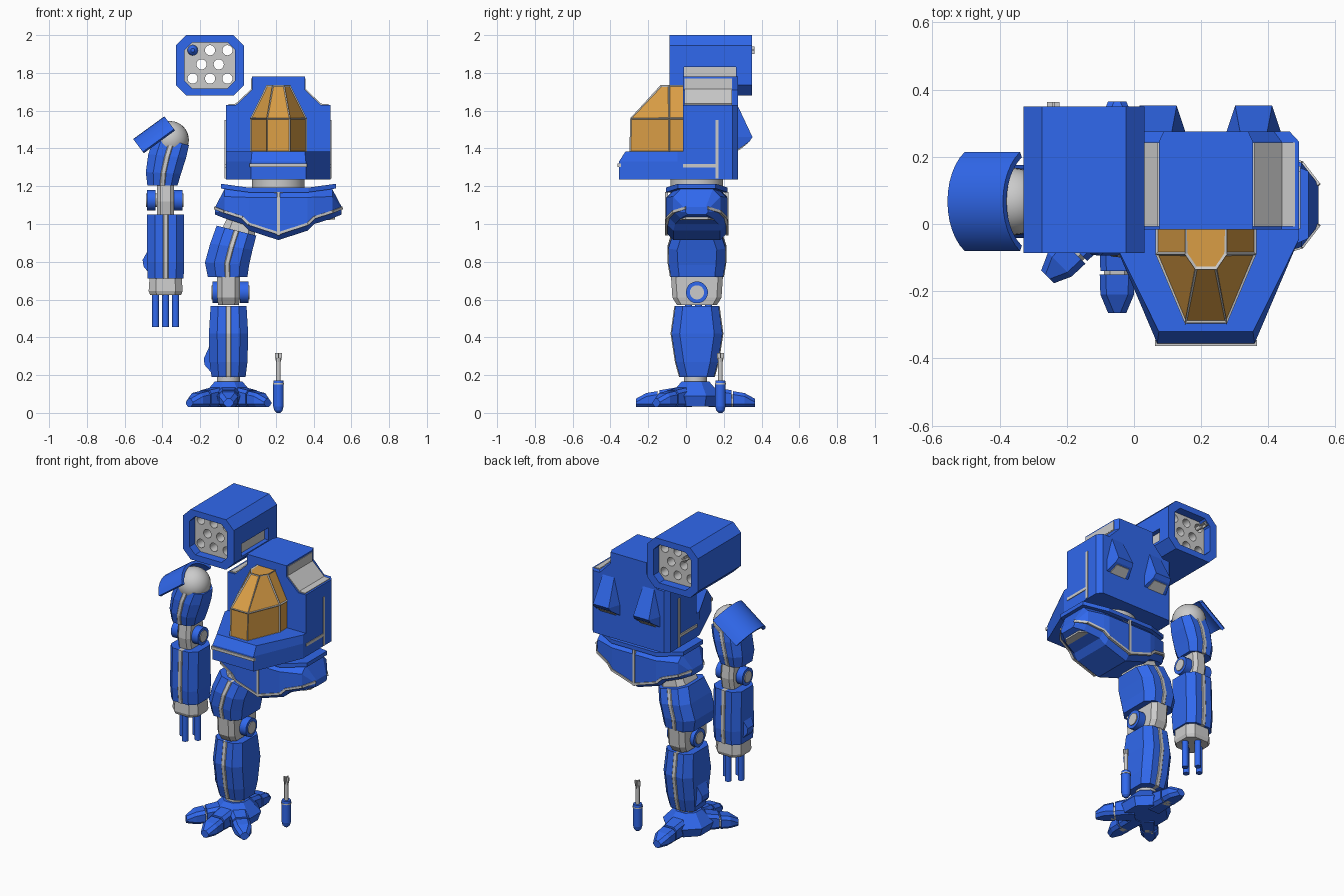
import bpy, bmesh, math
from mathutils import Vector as V

if "Cube" in bpy.data.objects:
    bpy.data.objects.remove(bpy.data.objects["Cube"])

def material(name, col):
    m = bpy.data.materials.new(name)
    m.diffuse_color = col
    m.use_nodes = True
    m.node_tree.nodes["Principled BSDF"].inputs["Base Color"].default_value = m.diffuse_color
    return m

BLUE = material("blue_paint", (0.03, 0.14, 0.85, 1))
ORANGE = material("amber_glass", (0.7, 0.34, 0.06, 1))
GREY = None
BX = 0.214   # body centre line
round_parts = []

def finish(name, bm, mat=None):
    bmesh.ops.recalc_face_normals(bm, faces=bm.faces[:])
    me = bpy.data.meshes.new(name)
    bm.to_mesh(me)
    bm.free()
    ob = bpy.data.objects.new(name, me)
    bpy.context.collection.objects.link(ob)
    if mat:
        me.materials.append(mat)
    return ob

def loft_bm(rings, closed=False):
    bm = bmesh.new()
    vs = [[bm.verts.new(p) for p in r] for r in rings]
    n = len(rings[0])
    pairs = list(zip(vs, vs[1:])) + ([(vs[-1], vs[0])] if closed else [])
    for a, b in pairs:
        for i in range(n):
            j = (i + 1) % n
            bm.faces.new((a[i], a[j], b[j], b[i]))
    if not closed:
        bm.faces.new(vs[0])
        bm.faces.new(vs[-1])
    return bm

def loft(name, rings, mat=None, closed=False):
    return finish(name, loft_bm(rings, closed), mat)

def octagon(c, u, v, hu, hv, ch):
    c, u, v = V(c), V(u), V(v)
    a, b = hu - ch, hv - ch
    pts = [(hu, -b), (hu, b), (a, hv), (-a, hv), (-hu, b), (-hu, -b), (-a, -hv), (a, -hv)]
    return [c + u * p + v * q for p, q in pts]

def cyl(name, p0, p1, r, mat=None, n=24, r2=None):
    p0, p1 = V(p0), V(p1)
    q = (p1 - p0).to_track_quat('Z', 'Y')
    ring = lambda p, rad: [p + q @ V((rad * math.cos((i + .5) * math.tau / n),
                                      rad * math.sin((i + .5) * math.tau / n), 0)) for i in range(n)]
    ob = loft(name, [ring(p0, r), ring(p1, r if r2 is None else r2)], mat)
    if n >= 16:
        round_parts.append(ob)
    return ob

def box(name, lo, hi, mat=None):
    ring = lambda z: [(lo[0], lo[1], z), (hi[0], lo[1], z), (hi[0], hi[1], z), (lo[0], hi[1], z)]
    return loft(name, [ring(lo[2]), ring(hi[2])], mat)

def trim(name, pts, r=0.01):
    for a, b in zip(pts, pts[1:]):
        cyl(name, a, b, r, n=4)

def limb(name, secs, seam=True, mat=BLUE):
    # sections: centre x, centre y, z, half width, half depth, tilt
    def rings(w=None, extra=0):
        return [octagon((x, y, z), (1, 0, t), (0, 1, 0), w or hx, hy + extra, w * .3 if w else min(hx, hy) * .42)
                for x, y, z, hx, hy, t in secs]
    loft(name, rings(), mat)
    if seam:
        loft(name + "_seam", rings(0.014, 0.005))

def joint(name, x, y, z, hw, r):
    cyl(name + "_axle", (x - hw, y, z), (x + hw, y, z), r * .65)
    for s in (-1, 1):
        cyl(name + "_hub", (x + s * hw * .5, y, z), (x + s * hw * .95, y, z), r, BLUE)

# torso block: stepped front outline pushed backwards
half = [(.277, 1.235), (.277, 1.63), (.225, 1.63), (.14, 1.71), (.14, 1.78)]
outline = half + [(-x, z) for x, z in reversed(half)]
loft("torso", [[(BX + x * k, y, z) for x, z in outline]
               for y, k in ((-.017, 1), (.245, 1), (.275, .9))], BLUE)
# lower hull tapering to the nose
hull = lambda z, yf, w: [(BX - .277, -.015, z), (BX - .277, -.045, z), (BX - w, yf, z),
                         (BX + w, yf, z), (BX + .277, -.045, z), (BX + .277, -.015, z)]
loft("nose_hull", [hull(1.235, -.355, .145), hull(1.33, -.355, .145), hull(1.385, -.32, .14)], BLUE)
box("nose_trim", (BX - .152, -.363, 1.302), (BX + .152, -.345, 1.32))
for s in (-1, 1):
    X = BX + s * .277
    # grey shoulder slopes, side trim and rear thrusters
    loft("shoulder_slope", [[(BX + s * x, y, z) for x, z in
         ((.265, 1.61), (.265, 1.634), (.226, 1.637), (.144, 1.714), (.144, 1.77), (.12, 1.77), (.12, 1.61))]
         for y in (-.008, .243)])
    box("side_trim_upright", (X - .008, .155, 1.24), (X + .004, .172, 1.55))
    box("side_trim_bar", (X - .008, -.015, 1.30), (X + .004, .16, 1.318))
    c = BX + s * .142
    quad = lambda w, y, z, wi, yi, zi: [(c - w, y, z), (c + w, y, z), (c + wi, yi, zi), (c - wi, yi, zi)]
    loft("thruster", [quad(.045, .262, 1.625, .04, .272, 1.63), quad(.085, .262, 1.46, .055, .352, 1.46),
                      quad(.085, .262, 1.385, .06, .335, 1.435)], BLUE)
    loft("thruster_nozzle", [quad(.055, .28, 1.43, .045, .325, 1.44), quad(.055, .278, 1.388, .045, .325, 1.425)])

# canopy: grey frame with inset amber panels
def can(z, w, ym, wf, yf):
    return [(BX - w, -.01, z), (BX - w, ym, z), (BX - wf, yf, z), (BX + wf, yf, z), (BX + w, ym, z), (BX + w, -.01, z)]
bm = loft_bm([can(1.38, .15, -.09, .063, -.30), can(1.56, .15, -.09, .063, -.295), can(1.735, .063, -.09, .032, -.135)])
bmesh.ops.recalc_face_normals(bm, faces=bm.faces[:])
panels = bm.faces[:]
bmesh.ops.inset_individual(bm, faces=panels, thickness=.009, depth=-.005)
for f in panels:
    f.material_index = 1
canopy = finish("canopy", bm)
canopy.data.materials.append(None)
canopy.data.materials.append(ORANGE)

# waist and pelvis
PY = .057
cyl("waist", (BX, PY, 1.1), (BX, PY, 1.24), .14)
secs = [(0, .915, 1.18, .163), (.155, .965, 1.18, .163), (.19, 1.0, 1.183, .155), (.285, 1.03, 1.185, .125), (.335, 1.05, 1.09, .06)]
both = [(-x, a, b, d) for x, a, b, d in reversed(secs[1:])] + secs
loft("pelvis", [octagon((BX + x, PY, (a + b) / 2), (0, 1, 0), (0, 0, 1), d, (b - a) / 2, min(.04, (b - a) * .3))
                for x, a, b, d in both], BLUE)
loft("pelvis_rim", [[(BX + x, PY - d, z), (BX + x, PY + d, z), (BX + x, PY + d, z + .025), (BX + x, PY - d, z + .025)]
                    for x, z, d in ((-.305, 1.188, .1), (-.16, 1.168, .163), (.16, 1.168, .163), (.305, 1.188, .1))], BLUE)
for f in (-1, 1):
    trim("pelvis_trim", [(BX + x, PY + f * (d - .002), a + .035) for x, a, b, d in both])
    trim("pelvis_centre_trim", [(BX, PY + f * .16, .94), (BX, PY + f * .16, 1.17)])
loft("hip_socket", [octagon((BX + .25, PY, 1.02), (1, 0, .1), (0, 1, 0), .05, .09, .03),
                    octagon((BX + .25, PY, 1.06), (1, 0, .1), (0, 1, 0), .05, .09, .03)])

# leg
LX, LY = -.05, .058
limb("hip_joint", [(0, LY, .94, .09, .1, -.25), (.02, LY, 1.03, .07, .09, -.25)], False, GREY)
limb("thigh", [(-.055, LY, .72, .105, .138, 0), (-.058, LY, .79, .117, .15, -.05),
               (-.035, LY, .88, .112, .152, -.15), (-.008, LY, .965, .105, .125, -.25)])
limb("knee_block", [(LX, LY, .57, .055, .105, 0), (LX, LY, .61, .06, .13, 0), (LX, LY, .73, .06, .138, 0)], False, GREY)
joint("knee", -.04, LY, .638, .1, .058)
limb("shin", [(LX, LY, .19, .09, .09, 0), (LX, LY, .27, .1, .112, 0), (LX, LY, .42, .104, .135, 0), (LX, LY, .565, .095, .115, 0)])
loft("calf_fin", [[(-.13, LY + d, .4), (-.18, LY + d * .6, .29), (-.178, LY + d * .6, .255), (-.13, LY + d, .2)]
                  for d in (-.06, .06)], BLUE)
cyl("ankle", (LX, .05, .14), (LX, .05, .2), .062)

# foot with four toes
cyl("foot_dome", (LX, .05, .09), (LX, .05, .165), .15, BLUE, 8, .08)
cyl("foot_base", (LX, .05, .035), (LX, .05, .09), .13, BLUE, 8, .15)
for ang, ln in ((-90, 1), (-135, .93), (-45, .93), (90, 1.0)):
    a = math.radians(ang)
    d, sd = V((math.cos(a), math.sin(a), 0)), (-math.sin(a), math.cos(a), 0)
    sec = lambda r, w, h: octagon(V((LX, .05, (h + .03) / 2)) + d * r * ln, sd, (0, 0, 1), w, (h - .03) / 2, .018)
    loft("toe_base", [sec(.07, .055, .14), sec(.19, .05, .12)], BLUE)
    loft("toe_joint", [sec(.17, .04, .1), sec(.22, .04, .095)])
    loft("toe_tip", [sec(.2, .052, .115), sec(.26, .05, .105), sec(.315, .027, .075)], BLUE)

# arm
AX, AY = -.383, .067
bm = bmesh.new()
bmesh.ops.create_uvsphere(bm, u_segments=24, v_segments=16, radius=.1)
ball = finish("shoulder_ball", bm)
ball.location = (-.36, AY, 1.445)
round_parts.append(ball)
down = V((.6, 0, -.8))
def arc(c, r):
    return [V(c) + down * (.17 - r * math.cos(t)) + V((0, r * math.sin(t), 0))
            for t in [math.radians(-60 + 120 * i / 12) for i in range(13)]]
round_parts.append(loft("shoulder_pad", [arc(c, .17) + arc(c, .152)[::-1]
                        for c in ((-.39, AY, 1.57), (-.555, AY, 1.45))], BLUE))
limb("upper_arm", [(-.4, AY, 1.205, .08, .085, 0), (-.395, AY, 1.27, .093, .1, -.05),
                   (-.375, AY, 1.36, .1, .1, -.1), (-.35, AY, 1.44, .09, .085, -.25)])
limb("elbow_block", [(AX, AY, 1.04, .045, .07, 0), (AX, AY, 1.12, .045, .085, 0), (AX, AY, 1.22, .045, .075, 0)], False, GREY)
joint("elbow", -.388, AY, 1.125, .1, .055)
limb("forearm", [(AX, AY, .712, .095, .1, 0), (AX, AY, .8, .098, .108, 0), (AX, AY, 1.05, .098, .1, 0)])
loft("forearm_fin", [[(-.46, AY + d, .89), (-.505, AY + d * .6, .81), (-.5, AY + d * .6, .775), (-.46, AY + d, .725)]
                     for d in (-.05, .05)], BLUE)
limb("wrist", [(AX, AY, .625, .082, .082, 0), (AX, AY, .645, .09, .09, 0), (AX, AY, .72, .085, .085, 0)], False, GREY)
for i in range(4):
    x, y = AX + .053 * math.cos(i * math.pi / 2), AY + .053 * math.sin(i * math.pi / 2)
    cyl("gun_barrel", (x, y, .455), (x, y, .63), .019, BLUE, 16)

# launcher pod: chamfered sleeve, open at both ends, around a drilled core
ring = lambda y, hx, hz, ch: octagon((-.149, y, 1.84), (1, 0, 0), (0, 0, 1), hx, hz, ch)
pod = loft("pod_shell", [ring(-.087, .18, .16, .055), ring(.35, .18, .16, .055),
                         ring(.35, .133, .122, .04), ring(-.087, .133, .122, .04)], BLUE, True)
cutter = box("pod_notch_cutter", (-.002, -.01, 1.75), (.06, .265, 1.83))
cutter.hide_render = True
cutter.display_type = 'WIRE'
mod = pod.modifiers.new("notch", 'BOOLEAN')
mod.operation, mod.object = 'DIFFERENCE', cutter
box("pod_mount", (-.004, -.01, 1.75), (.002, .265, 1.83))
cu = bpy.data.curves.new("pod_core", 'CURVE')
cu.dimensions, cu.fill_mode, cu.extrude = '2D', 'BOTH', .165
holes = [(x, z) for z in (1.77, 1.92) for x in (-.24, -.148, -.056)] + [(-.193, 1.845), (-.102, 1.845)]
loops = [[(p.x, p.z) for p in ring(0, .134, .123, .04)]]
loops += [[(x + .027 * math.cos(i * math.tau / 20), z + .027 * math.sin(i * math.tau / 20)) for i in range(20)]
          for x, z in holes]
for lp in loops:
    sp = cu.splines.new('POLY')
    sp.points.add(len(lp) - 1)
    sp.use_cyclic_u = True
    for p, (x, z) in zip(sp.points, lp):
        p.co = (x, z, 0, 1)
core = bpy.data.objects.new("pod_core", cu)
bpy.context.collection.objects.link(core)
core.rotation_euler = (math.pi / 2, 0, 0)
core.location = (0, .1315, 0)

# missiles: one loaded in the pod, one standing nose-down
def missile(tip, d):
    tip, d = V(tip), V(d)
    side = V((1, 0, 0))
    up = d.cross(side)
    at = lambda s: tip + d * s
    for a, b, r, r2, m in ((0, .012, .01, .022, BLUE), (.012, .035, .022, .028, BLUE), (.035, .15, .028, .028, BLUE),
                           (.15, .157, .03, .03, GREY), (.157, .172, .028, .026, BLUE), (.172, .29, .012, .012, GREY)):
        cyl("missile_body", at(a), at(b), r, m, 16, r2)
    for v, w in ((side, up), (up, side)):
        loft("missile_fin", [[at(.27) - v * .012 + w * t, at(.27) + v * .012 + w * t, at(.295) + v * .019 + w * t,
                              at(.318) + v * .019 + w * t, at(.318) - v * .019 + w * t, at(.295) - v * .019 + w * t]
                             for t in (-.003, .003)])
missile((BX, .182, 0), (0, 0, 1))
missile((-.24, .045, 1.92), (0, 1, 0))

# smooth shading for round parts
bpy.ops.object.select_all(action='DESELECT')
for ob in round_parts:
    ob.select_set(True)
bpy.context.view_layer.objects.active = round_parts[0]
bpy.ops.object.shade_smooth_by_angle()
